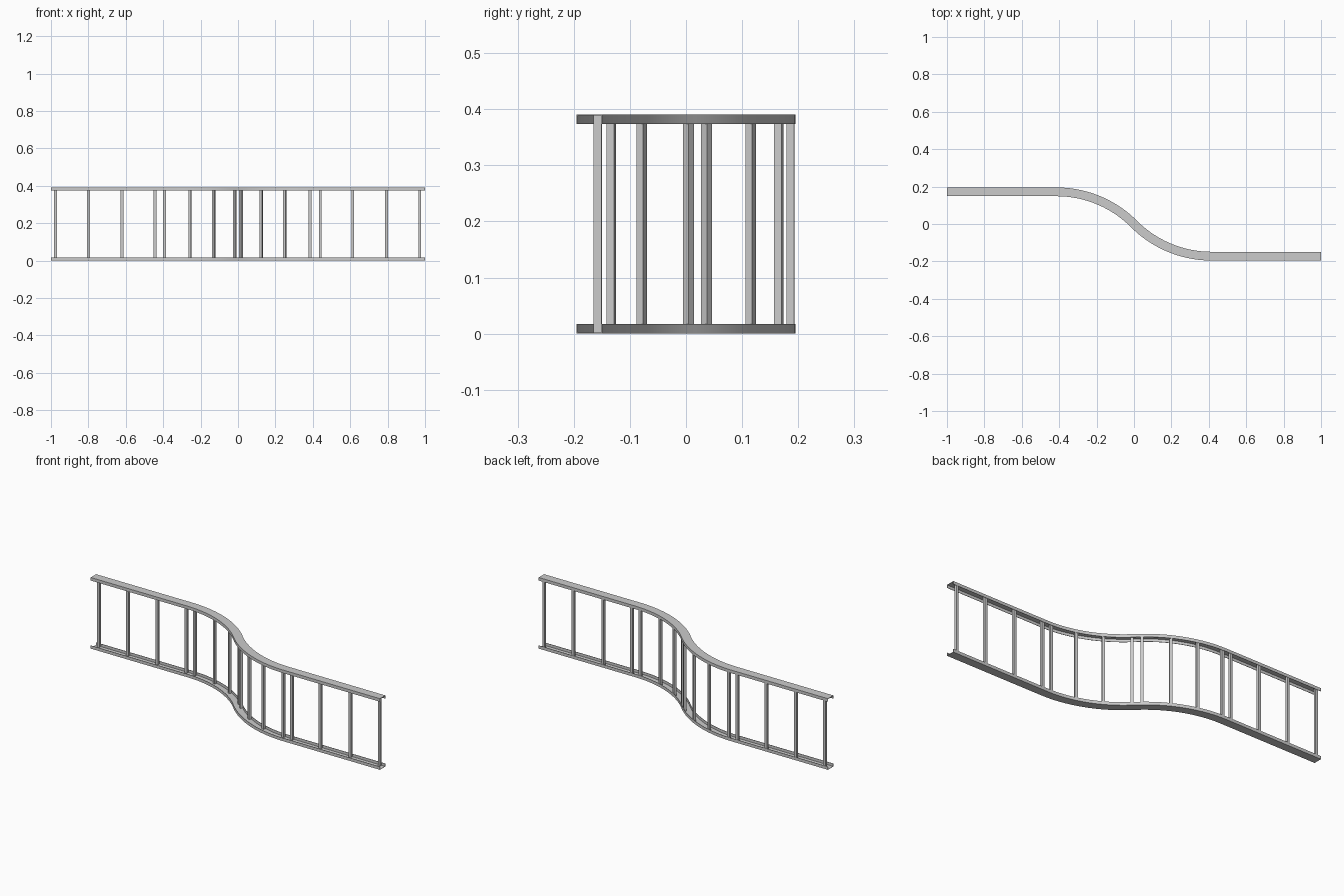
import bpy, bmesh
from math import sin, cos, radians

if "Cube" in bpy.data.objects:
    bpy.data.objects.remove(bpy.data.objects["Cube"])

R, C = 0.587, 0.415        # arc radius, arc centre coordinate
H, LIP, W, T = 0.391, 0.017, 0.0235, 0.002   # height, flange, half width, sheet thickness
POST = 0.014
BACK = W - T - POST / 2    # posts sit against the rear flange


def frame(kind, v):
    """Point and rear-facing normal on the wall's centre line."""
    if kind == "left":
        return (v, R - C), (0, 1)
    if kind == "right":
        return (v, C - R), (0, 1)
    a = radians(v)
    if kind == "arc_left":
        return (-C + R * sin(a), -C + R * cos(a)), (sin(a), cos(a))
    return (C - R * sin(a), C - R * cos(a)), (sin(a), cos(a))


def finish(name, bm):
    bmesh.ops.recalc_face_normals(bm, faces=bm.faces)
    me = bpy.data.meshes.new(name)
    bm.to_mesh(me)
    bm.free()
    ob = bpy.data.objects.new(name, me)
    bpy.context.collection.objects.link(ob)
    bpy.context.view_layer.objects.active = ob
    ob.select_set(True)
    bpy.ops.object.shade_smooth_by_angle(angle=radians(30))
    ob.select_set(False)


# centre line: straight, S-shaped double arc, straight
N = 24
path = [frame("left", -1)]
path += [frame("arc_left", 45 * i / N) for i in range(N + 1)]
path += [frame("arc_right", 45 * i / N) for i in range(N - 1, -1, -1)]
path += [frame("right", 1)]

# U-shaped channel section (offset, height)
channel = [(-W, 0), (W, 0), (W, LIP), (W - T, LIP), (W - T, T),
           (-W + T, T), (-W + T, LIP), (-W, LIP)]


def rail(name, flip):
    bm = bmesh.new()
    rings = [[bm.verts.new((p[0] + n[0] * o, p[1] + n[1] * o, H - z if flip else z))
              for o, z in channel] for p, n in path]
    k = len(channel)
    for a, b in zip(rings, rings[1:]):
        for i in range(k):
            j = (i + 1) % k
            bm.faces.new((a[i], a[j], b[j], b[i]))
    bm.faces.new(rings[0])
    bm.faces.new(rings[-1])
    finish(name, bm)


def post(name, kind, v):
    p, n = frame(kind, v)
    s = POST / 2
    bm = bmesh.new()
    corners = []
    for t, o in ((-s, -s), (s, -s), (s, s), (-s, s)):
        d = BACK + o
        corners.append(bm.verts.new((p[0] + n[0] * d + n[1] * t,
                                     p[1] + n[1] * d - n[0] * t, T)))
    face = bm.faces.new(corners)
    top = bmesh.ops.extrude_face_region(bm, geom=[face])["geom"]
    bmesh.ops.translate(bm, vec=(0, 0, H - 2 * T),
                        verts=[g for g in top if isinstance(g, bmesh.types.BMVert)])
    finish(name, bm)


rail("bottom_rail", False)
rail("top_rail", True)

# upright posts in each section
posts = {
    "left": (-0.976, -0.799, -0.62, -0.444),
    "arc_left": (2.1, 15.2, 28.2, 41.3),
    "arc_right": (44.2, 30.4, 16.8, 3.0),
    "right": (0.439, 0.613, 0.794, 0.972),
}
for kind, values in posts.items():
    for i, v in enumerate(values):
        post(f"post_{kind}_{i + 1}", kind, v)
